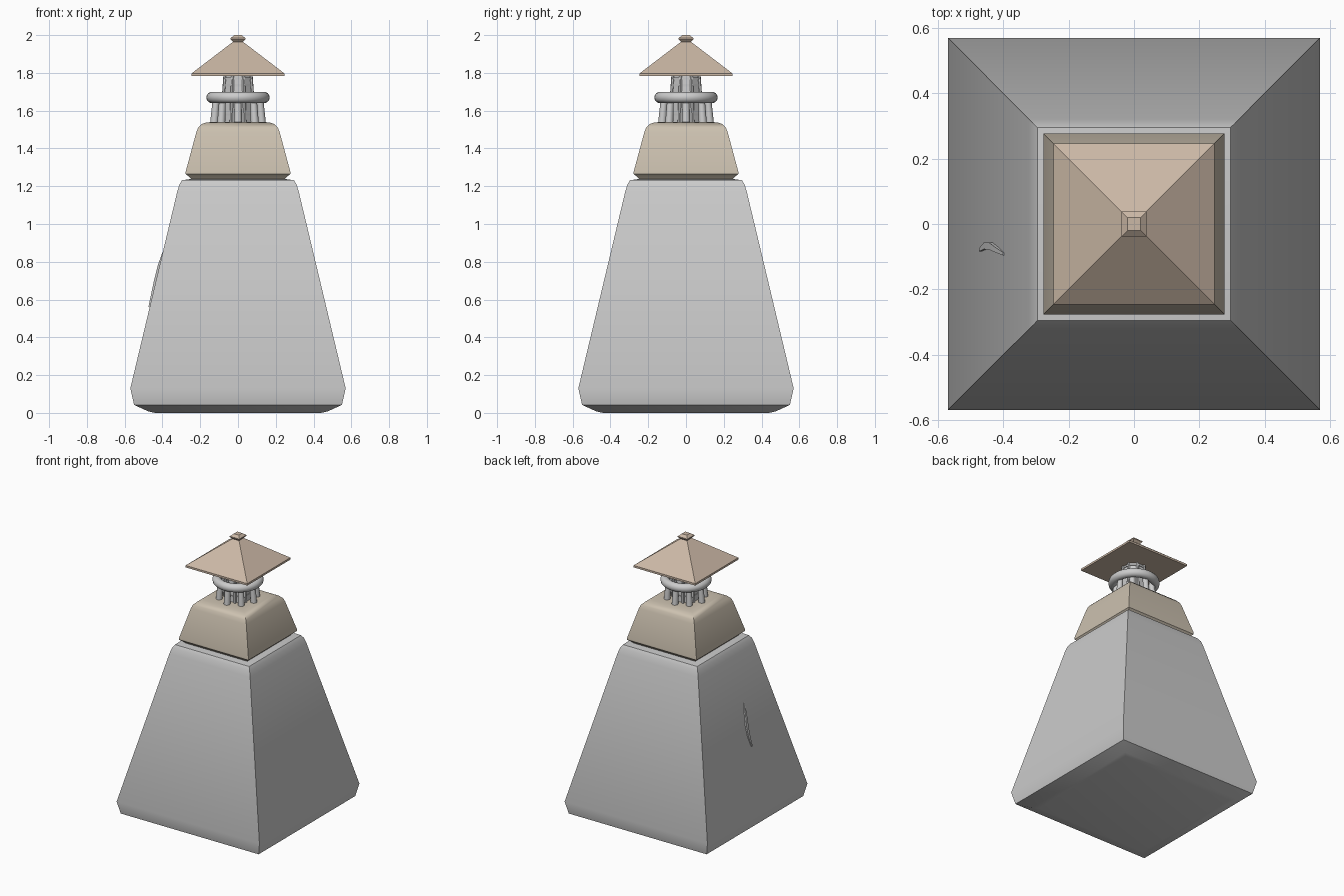
import bpy, bmesh, math
from mathutils import Vector

if "Cube" in bpy.data.objects:
    bpy.data.objects.remove(bpy.data.objects["Cube"])


def material(name, rgb):
    m = bpy.data.materials.new(name)
    m.diffuse_color = (*rgb, 1)
    m.use_nodes = True
    m.node_tree.nodes["Principled BSDF"].inputs["Base Color"].default_value = m.diffuse_color
    return m


PLASTER = material("plaster", (0.63, 0.64, 0.61))
SAND = material("sandstone", (0.60, 0.53, 0.43))
TILE = material("roof_tile", (0.60, 0.48, 0.38))


def add_object(name, bm, mat=None, angle=40):
    bmesh.ops.recalc_face_normals(bm, faces=bm.faces)
    mesh = bpy.data.meshes.new(name)
    bm.to_mesh(mesh)
    bm.free()
    ob = bpy.data.objects.new(name, mesh)
    bpy.context.collection.objects.link(ob)
    if mat:
        mesh.materials.append(mat)
    bpy.ops.object.select_all(action='DESELECT')
    ob.select_set(True)
    bpy.context.view_layer.objects.active = ob
    bpy.ops.object.shade_smooth_by_angle(angle=math.radians(angle))
    return ob


def skin(bm, rings):
    """Join vertex rings with quads and cap both ends."""
    loops = [[bm.verts.new(p) for p in r] for r in rings]
    n = len(loops[0])
    for a, b in zip(loops, loops[1:]):
        for i in range(n):
            j = (i + 1) % n
            bm.faces.new((a[i], a[j], b[j], b[i]))
    bm.faces.new(loops[0][::-1])
    bm.faces.new(loops[-1])


def stacked(name, profile, sides=4, mat=None, angle=40):
    """Loft (apothem, z) profile around z with flat sides facing the axes."""
    bm = bmesh.new()
    k = 1 / math.cos(math.pi / sides)
    skin(bm, [[(r * k * math.cos(math.tau * (i + .5) / sides),
                r * k * math.sin(math.tau * (i + .5) / sides), z)
               for i in range(sides)] for r, z in profile])
    return add_object(name, bm, mat, angle)


def rod(bm, p, q, r1, r2, sides=10):
    p, q = Vector(p), Vector(q)
    rot = (q - p).to_track_quat('Z', 'Y')
    circle = [Vector((math.cos(math.tau * i / sides), math.sin(math.tau * i / sides), 0))
              for i in range(sides)]
    skin(bm, [[c + rot @ (v * r) for v in circle] for c, r in ((p, r1), (q, r2))])


def polar(r, a, z):
    return (r * math.cos(a), r * math.sin(a), z)


# Tapered main body and the tier above it
stacked("tower_body", [(0.44, 0), (0.475, 0.008), (0.55, 0.042), (0.57, 0.13),
                       (0.322, 1.17), (0.31, 1.21), (0.296, 1.232), (0.25, 1.238)], mat=PLASTER)
stacked("upper_tier", [(0.24, 1.225), (0.25, 1.242), (0.277, 1.265), (0.277, 1.277),
                       (0.221, 1.485), (0.211, 1.51), (0.19, 1.53), (0.165, 1.538),
                       (0.12, 1.54)], mat=SAND)

# Lantern room with ribs and horizontal bands
stacked("lantern_core", [(0.084, 1.53), (0.068, 1.79)], sides=8)
bm = bmesh.new()
for i in range(8):
    a = math.tau * (i + .5) / 8
    rod(bm, polar(0.094, a, 1.53), polar(0.074, a, 1.79), 0.009, 0.009, 6)
add_object("lantern_ribs", bm)
for i, (z, r) in enumerate(((1.58, 0.085), (1.735, 0.076), (1.77, 0.075))):
    stacked(f"lantern_band_{i + 1}", [(r, z - 0.006), (r, z + 0.006)], sides=8)

# Leaning posts carrying the gallery ring
bm = bmesh.new()
for i in range(8):
    a = math.tau * i / 8
    rod(bm, polar(0.126, a, 1.53), polar(0.115, a, 1.67), 0.022, 0.018, 12)
add_object("gallery_posts", bm)
bpy.ops.mesh.primitive_torus_add(location=(0, 0, 1.67), major_radius=0.138, minor_radius=0.03,
                                 major_segments=40, minor_segments=14)
bpy.context.object.name = "gallery_ring"
bpy.ops.object.shade_smooth_by_angle(angle=math.radians(40))

# Pyramid roof and finial
stacked("roof", [(0.246, 1.783), (0.246, 1.797), (0.022, 1.968)], mat=TILE, angle=20)
stacked("finial", [(0.018, 1.955), (0.039, 1.978), (0.039, 1.984), (0.02, 2.0)], mat=TILE, angle=20)

# Thin curved sliver on the left wall
bm = bmesh.new()
rings = []
for y, z, out, w in ((-0.092, 0.85, 0.002, 0.004), (-0.079, 0.78, 0.010, 0.008),
                     (-0.067, 0.70, 0.011, 0.011), (-0.067, 0.63, 0.009, 0.010),
                     (-0.079, 0.56, 0.007, 0.005)):
    wall = -(0.57 - (z - 0.13) * 0.2385)
    rings.append([(wall + 0.01, y - w, z), (wall - out, y - w, z),
                  (wall - out, y + w, z), (wall + 0.01, y + w, z)])
skin(bm, rings)
add_object("wall_sliver", bm, PLASTER)
